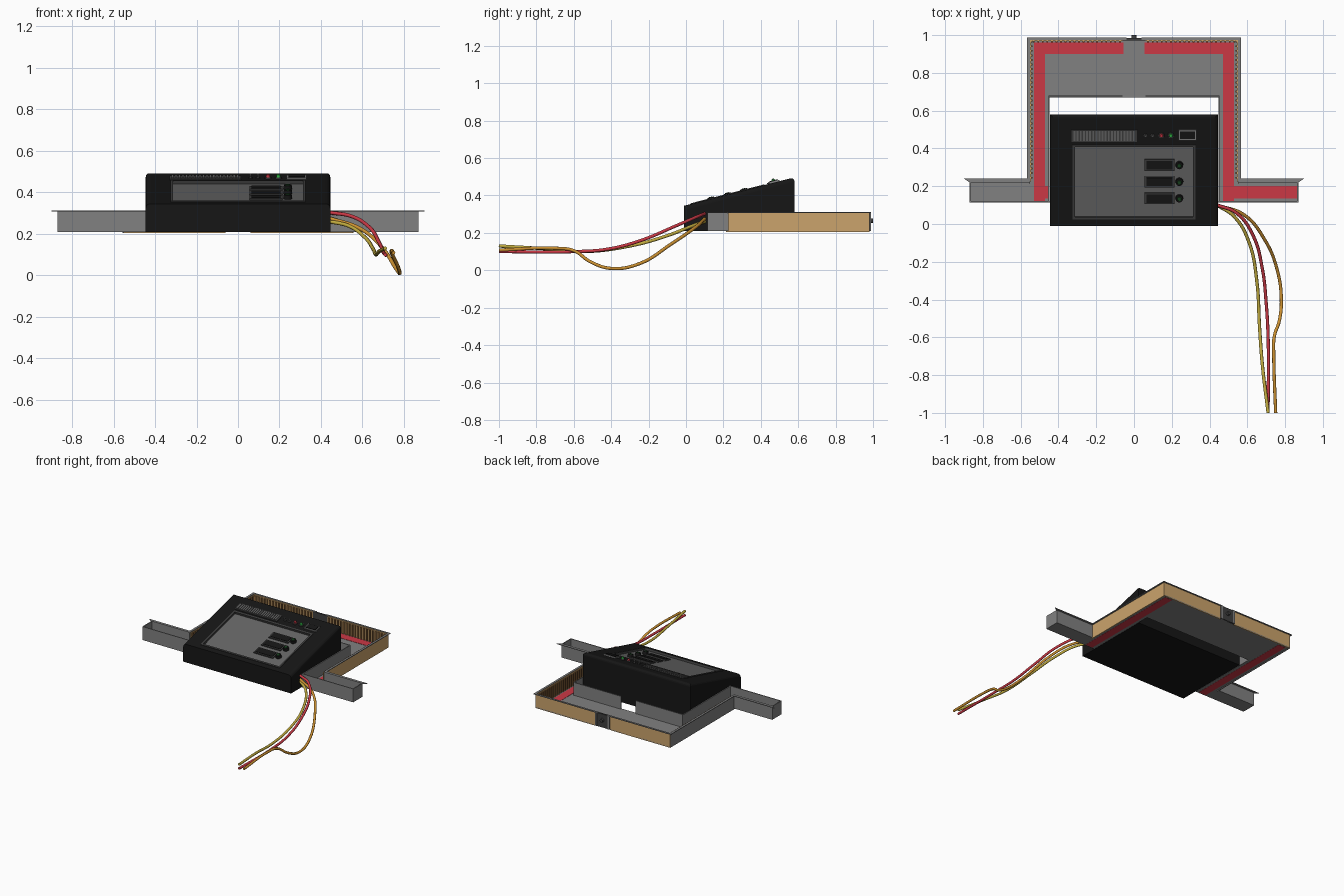
import bpy, bmesh, math
from mathutils import Matrix, Vector

if "Cube" in bpy.data.objects:
    bpy.data.objects.remove(bpy.data.objects["Cube"])


def mat(name, r, g, b):
    m = bpy.data.materials.new(name)
    m.diffuse_color = (r, g, b, 1)
    m.use_nodes = True
    m.node_tree.nodes["Principled BSDF"].inputs["Base Color"].default_value = m.diffuse_color
    return m


BLACK = mat("black", 0.008, 0.008, 0.008)
DARK = mat("dark_grey", 0.05, 0.05, 0.05)
STEEL = mat("steel", 0.22, 0.22, 0.22)
PANEL = mat("panel_grey", 0.13, 0.13, 0.13)
WOOD = mat("tan", 0.6, 0.37, 0.15)
BROWN = mat("brown", 0.28, 0.14, 0.05)
RED = mat("red", 0.6, 0.04, 0.06)
YELLOW = mat("yellow", 0.55, 0.42, 0.05)
ORANGE = mat("orange", 0.6, 0.28, 0.03)
GREEN = mat("green", 0.03, 0.5, 0.06)
DKGREEN = mat("dark_green", 0.01, 0.06, 0.015)


def finish(name, bm, material, matrix=Matrix()):
    bmesh.ops.recalc_face_normals(bm, faces=bm.faces)
    me = bpy.data.meshes.new(name)
    bm.to_mesh(me)
    bm.free()
    me.materials.append(material)
    ob = bpy.data.objects.new(name, me)
    ob.matrix_world = matrix
    bpy.context.collection.objects.link(ob)
    return ob


def boxes(name, items, material, matrix=Matrix()):
    """Each item is x0, x1, y0, y1, z0, z1."""
    bm = bmesh.new()
    for x0, x1, y0, y1, z0, z1 in items:
        m = Matrix.Translation(((x0 + x1) / 2, (y0 + y1) / 2, (z0 + z1) / 2))
        bmesh.ops.create_cube(bm, size=1, matrix=m @ Matrix.Diagonal((x1 - x0, y1 - y0, z1 - z0, 1)))
    return finish(name, bm, material, matrix)


def both(items):
    """Mirror boxes across x = 0."""
    return items + [(-b[1], -b[0], *b[2:]) for b in items]


def discs(name, items, material, matrix=Matrix()):
    """Each item is x, y, z0, z1, bottom radius, top radius."""
    bm = bmesh.new()
    for x, y, z0, z1, r0, r1 in items:
        bmesh.ops.create_cone(bm, cap_ends=True, segments=20, radius1=r0, radius2=r1, depth=z1 - z0,
                              matrix=Matrix.Translation((x, y, (z0 + z1) / 2)))
    return finish(name, bm, material, matrix)


# Console body: wedge profile extruded in x, rounded along the top edges
bm = bmesh.new()
prof = [(-0.01, 0.21), (-0.01, 0.345), (0.58, 0.497), (0.58, 0.21)]
face = bm.faces.new([bm.verts.new((-0.445, y, z)) for y, z in prof])
ext = bmesh.ops.extrude_face_region(bm, geom=[face])
bmesh.ops.translate(bm, vec=(0.89, 0, 0), verts=[v for v in ext["geom"] if isinstance(v, bmesh.types.BMVert)])
edges = [e for e in bm.edges if all(v.co.z > 0.3 for v in e.verts)
         and max(v.co.y for v in e.verts) > 0.5]
bmesh.ops.bevel(bm, geom=edges, offset=0.022, segments=4, profile=0.5, affect="EDGES")
body = finish("console_body", bm, BLACK)

# Sloped coordinates lying on the console top
angle = math.atan2(0.152, 0.59)
top = Matrix.Translation((0, -0.01, 0.345)) @ Matrix.Rotation(angle, 4, "X")
c = math.cos(angle)


def v(y):
    return (y + 0.01) / c


# Recessed control panel
cutter = boxes("panel_cutter", [(-0.32, 0.32, v(0.03), v(0.415), -0.025, 0.05)], BLACK, top)
cutter.hide_render = True
cutter.hide_set(True)
mod = body.modifiers.new("recess", "BOOLEAN")
mod.object = cutter
mod.solver = "EXACT"
boxes("panel_frame", [(-0.325, -0.313, v(0.025), v(0.42), -0.02, 0.004),
                      (0.313, 0.325, v(0.025), v(0.42), -0.02, 0.004),
                      (-0.325, 0.325, v(0.025), v(0.037), -0.02, 0.004),
                      (-0.325, 0.325, v(0.408), v(0.42), -0.02, 0.004)], DARK, top)
boxes("control_panel", [(-0.313, 0.313, v(0.037), v(0.408), -0.025, -0.012)], PANEL, top)

# Three display windows with dials
rows = [0.31, 0.222, 0.134]
boxes("display_frames", [(0.055, 0.215, v(y - 0.03), v(y + 0.03), -0.015, -0.004) for y in rows], DARK, top)
boxes("display_windows", [(0.065, 0.205, v(y - 0.022), v(y + 0.022), -0.008, -0.001) for y in rows], BLACK, top)
discs("dials", [(0.24, v(y), -0.012, 0.008, 0.021, 0.019) for y in rows], BLACK, top)
discs("dial_caps", [(0.24, v(y), 0.007, 0.011, 0.012, 0.01) for y in rows], DKGREEN, top)

# Upper strip: speaker grille, switches, lamps and rocker
boxes("grille_plate", [(-0.33, 0.015, v(0.435), v(0.5), -0.005, 0.006)], DARK, top)
boxes("grille_slats", [(-0.32 + i * 0.0165, -0.31 + i * 0.0165, v(0.442), v(0.494), 0.004, 0.011)
                       for i in range(20)], PANEL, top)
discs("toggle_bases", [(x, v(0.47), -0.003, 0.005, 0.01, 0.009) for x in (0.06, 0.097)], DARK, top)
discs("toggle_levers", [(x, v(0.47), 0.004, 0.022, 0.003, 0.005) for x in (0.06, 0.097)], STEEL, top)
discs("lamp_bezels", [(x, v(0.47), -0.003, 0.006, 0.017, 0.015) for x in (0.145, 0.195)], DARK, top)
discs("red_lamp", [(0.145, v(0.47), 0.004, 0.018, 0.011, 0.008)], RED, top)
discs("green_lamp", [(0.195, v(0.47), 0.004, 0.018, 0.011, 0.008)], GREEN, top)
boxes("rocker_frame", [(0.235, 0.33, v(0.445), v(0.5), -0.004, 0.008)], STEEL, top)
boxes("rocker_switch", [(0.243, 0.322, v(0.452), v(0.493), 0.006, 0.013)], BLACK, top)

# Tray floor and walls: U-shaped channel with side arms
B, T, w = 0.21, 0.31, 0.006
boxes("tray_floor", [(-0.55, 0.55, 0.67, 0.98, B, B + 0.004)]
      + both([(0.45, 0.55, 0.12, 0.67, B, B + 0.004), (0.55, 0.87, 0.12, 0.225, B, B + 0.004)]), STEEL)
boxes("tray_inner_walls", both([(0.447, 0.453, 0.12, 0.68, B, T), (0.06, 0.45, 0.675, 0.681, B, T)]), STEEL)
boxes("arm_walls", both([(0.445, 0.87, 0.115, 0.121, B, T), (0.55, 0.87, 0.22, 0.226, B, T),
                         (0.864, 0.87, 0.115, 0.226, B, T)]), STEEL)

# Outer panels, with inner ribs and rim
boxes("outer_panels", both([(0.06, 0.556, 0.974, 0.98, B - 0.005, T)])
      + [(0.55, 0.556, 0.215, 0.98, B - 0.005, T)], WOOD)
boxes("left_outer_panel", [(-0.556, -0.55, 0.215, 0.98, B - 0.005, T)], STEEL)
boxes("inner_lining", both([(0.546, 0.55, 0.226, 0.974, B + 0.004, T - 0.004),
                            (0.06, 0.55, 0.97, 0.974, B + 0.004, T - 0.004)]), WOOD)
boxes("lining_ribs", both([(0.538, 0.547, 0.24 + i * 0.024, 0.25 + i * 0.024, B + 0.004, T - 0.006)
                           for i in range(31)]
                          + [(0.07 + i * 0.024, 0.08 + i * 0.024, 0.962, 0.971, B + 0.004, T - 0.006)
                             for i in range(20)]), BROWN)
boxes("tray_rim", both([(0.55, 0.566, 0.225, 0.985, T - 0.003, T + 0.002),
                        (0.04, 0.566, 0.974, 0.988, T - 0.003, T + 0.002)]), STEEL)

# Pointed lips on the arm rims
for s, side in ((1, "right"), (-1, "left")):
    bm = bmesh.new()
    f = bm.faces.new([bm.verts.new((s * x, y, T - 0.003)) for x, y in
                      [(0.55, 0.22), (0.87, 0.22), (0.9, 0.24), (0.55, 0.24)]])
    e = bmesh.ops.extrude_face_region(bm, geom=[f])
    bmesh.ops.translate(bm, vec=(0, 0, 0.005), verts=[q for q in e["geom"] if isinstance(q, bmesh.types.BMVert)])
    finish(side + "_arm_lip", bm, STEEL)

# Latch in the middle of the back
boxes("latch_plate", [(-0.06, 0.06, 0.972, 0.985, B, T)], DARK)
boxes("latch_side_plates", both([(0.045, 0.06, 0.984, 0.988, B, T)]), STEEL)
discs("latch_knob", [(0, 0, 0, 0.016, 0.014, 0.012)], DARK,
      Matrix.Translation((0, 0.984, 0.265)) @ Matrix.Rotation(-math.pi / 2, 4, "X"))

# Red tape in the channel
boxes("side_tape", both([(0.47, 0.53, 0.122, 0.96, B - 0.001, B + 0.006)]), RED)
boxes("channel_tape", both([(0.055, 0.475, 0.9, 0.96, B + 0.003, B + 0.006)])
      + [(0.525, 0.863, 0.135, 0.2, B + 0.003, B + 0.006), (-0.475, -0.454, 0.135, 0.2, B + 0.003, B + 0.006)], RED)

# Cables leaving the right side
cables = {
    "red_cable": (RED, [(0.44, 0.1, 0.303), (0.54, 0.06, 0.287), (0.63, -0.06, 0.235), (0.68, -0.24, 0.16),
                        (0.7, -0.42, 0.113), (0.71, -0.6, 0.1), (0.71, -1, 0.1)]),
    "yellow_cable": (YELLOW, [(0.44, 0.1, 0.26), (0.53, 0.04, 0.24), (0.61, -0.1, 0.185), (0.65, -0.3, 0.13),
                              (0.665, -0.55, 0.1), (0.68, -0.75, 0.115), (0.71, -1, 0.13)]),
    "orange_cable": (ORANGE, [(0.44, 0.1, 0.275), (0.58, 0.05, 0.23), (0.69, -0.08, 0.14), (0.76, -0.25, 0.035),
                              (0.78, -0.4, 0.01), (0.77, -0.51, 0.045), (0.742, -0.6, 0.105),
                              (0.74, -0.7, 0.118), (0.75, -1, 0.108)]),
}
for name, (m, pts) in cables.items():
    cu = bpy.data.curves.new(name, "CURVE")
    cu.dimensions = "3D"
    cu.bevel_depth = 0.009
    cu.bevel_resolution = 2
    cu.resolution_u = 8
    cu.use_fill_caps = True
    sp = cu.splines.new("BEZIER")
    sp.bezier_points.add(len(pts) - 1)
    for bp, p in zip(sp.bezier_points, pts):
        bp.co = p
        bp.handle_left_type = bp.handle_right_type = "AUTO"
    cu.materials.append(m)
    bpy.context.collection.objects.link(bpy.data.objects.new(name, cu))
